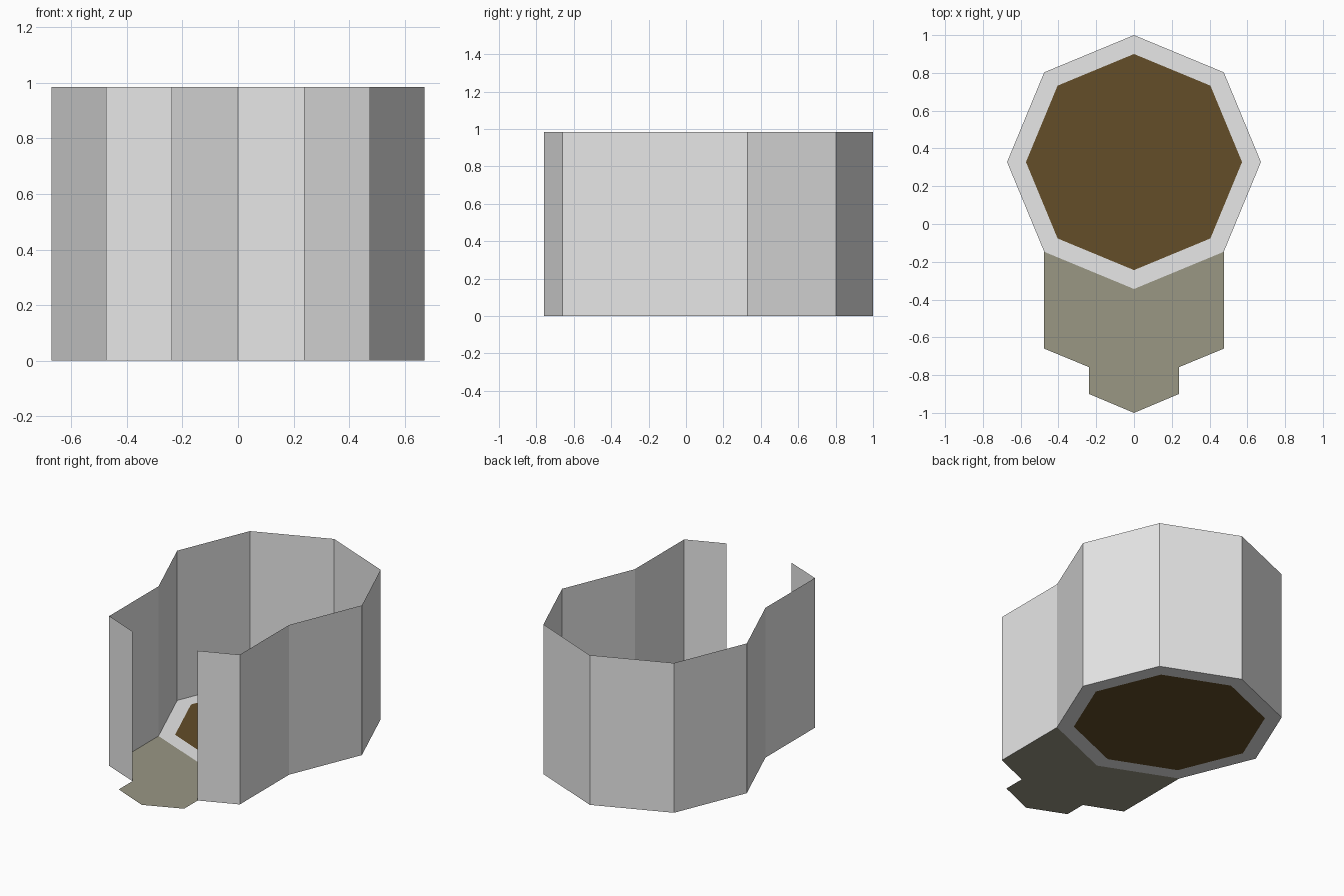
import bpy
import math

cube = bpy.data.objects.get("Cube")
if cube:
    bpy.data.objects.remove(cube, do_unlink=True)

CENTRE_Y = 0.328
RADIUS = 0.672
INNER = 0.572
HEIGHT = 0.985


def material(name, rgb):
    mat = bpy.data.materials.new(name)
    mat.use_nodes = True
    colour = (*rgb, 1.0)
    mat.diffuse_color = colour
    mat.node_tree.nodes["Principled BSDF"].inputs["Base Color"].default_value = colour
    return mat


def build(name, verts, faces, mat):
    mesh = bpy.data.meshes.new(name)
    mesh.from_pydata(verts, [], faces)
    mesh.materials.append(mat)
    obj = bpy.data.objects.new(name, mesh)
    bpy.context.collection.objects.link(obj)
    return obj


def octagon(radius):
    """Corners counter-clockwise, starting at the front corner."""
    angles = [math.radians(45 * i - 90) for i in range(8)]
    return [(radius * math.cos(a), CENTRE_Y + radius * math.sin(a)) for a in angles]


def flat(points):
    return [(x, y, 0) for x, y in points]


grey = material("plain grey", (0.8, 0.8, 0.8))
olive = material("olive stone", (0.319, 0.309, 0.231))
brown = material("dark brown", (0.125, 0.074, 0.022))

outer, inner = octagon(RADIUS), octagon(INNER)

# Room floor with its grey border
build("room_floor", flat(inner), [tuple(range(8))], brown)
build("floor_border", flat(outer + inner),
      [(i, (i + 1) % 8, (i + 1) % 8 + 8, i + 8) for i in range(8)], grey)

# Entrance floor, half outline mirrored across x, split along the centre line
side_x = outer[1][0]
step_x = side_x / 2
half = [outer[1], (side_x, -0.66), (step_x, -0.758), (step_x, -0.9)]
tip = (0, -1.0)
right_half = [(-x, y) for x, y in half]
build("entrance_floor", flat([outer[0], tip] + half + right_half),
      [(0, 1, 5, 4, 3, 2), (0, 6, 7, 8, 9, 1)], olive)

# Thin open wall, round the room and along both sides of the entrance
path = [half[2], half[1]] + outer[1:] + [right_half[1], right_half[2]]
n = len(path)
build("wall", [(x, y, z) for z in (0, HEIGHT) for x, y in path],
      [(i, i + 1, i + 1 + n, i + n) for i in range(n - 1)], grey)
